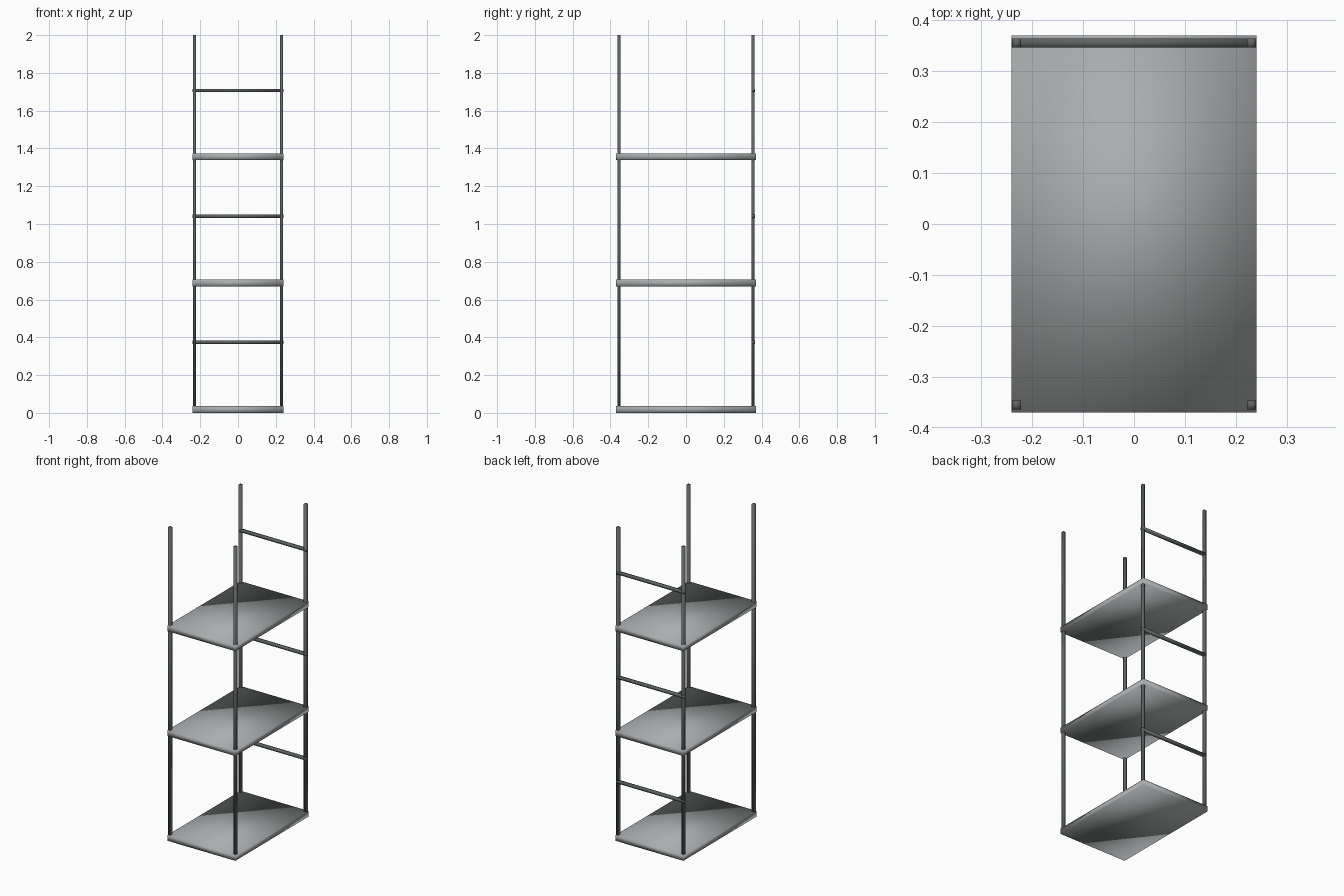
import bpy

cube = bpy.data.objects.get("Cube")
if cube:
    bpy.data.objects.remove(cube, do_unlink=True)


def flat_colour(name, rgb):
    mat = bpy.data.materials.new(name)
    mat.use_nodes = True
    mat.diffuse_color = (*rgb, 1)
    mat.node_tree.nodes["Principled BSDF"].inputs["Base Color"].default_value = (*rgb, 1)
    return mat


shelf_grey = flat_colour("shelf grey", (0.40, 0.42, 0.42))
frame_grey = flat_colour("frame dark grey", (0.12, 0.125, 0.125))


def bar(name, low, high, mat):
    """Box between two corners, with softly shaded edges."""
    centre = [(a + b) / 2 for a, b in zip(low, high)]
    bpy.ops.mesh.primitive_cube_add(size=1, location=centre)
    obj = bpy.context.object
    obj.name = name
    obj.scale = [b - a for a, b in zip(low, high)]
    bpy.ops.object.transform_apply(location=False, rotation=False, scale=True)
    bpy.ops.object.shade_smooth()
    obj.data.materials.append(mat)
    return obj


HALF_W, HALF_D = 0.24, 0.37      # shelf half width and depth
SHELF_H, PITCH = 0.036, 0.669    # shelf thickness and spacing
POST = 0.0175                    # post thickness
POST_X, POST_Y = 0.2305, 0.355   # post centres

# Shelves, each with a back rail above it
for i, level in enumerate(("lower", "middle", "upper")):
    z = i * PITCH
    bar(f"{level}_shelf", (-HALF_W, -HALF_D, z), (HALF_W, HALF_D, z + SHELF_H), shelf_grey)
    rail_z = 0.366 + i * 0.667
    bar(f"{level}_back_rail", (-HALF_W, POST_Y - 0.009, rail_z),
        (HALF_W, POST_Y + 0.009, rail_z + 0.016), frame_grey)

# Corner posts
for side, sx in (("left", 1), ("right", -1)):
    for end, sy in (("front", -1), ("back", 1)):
        x, y, h = sx * POST_X, sy * POST_Y, POST / 2
        bar(f"{end}_{side}_post", (x - h, y - h, 0.01), (x + h, y + h, 2), frame_grey)
